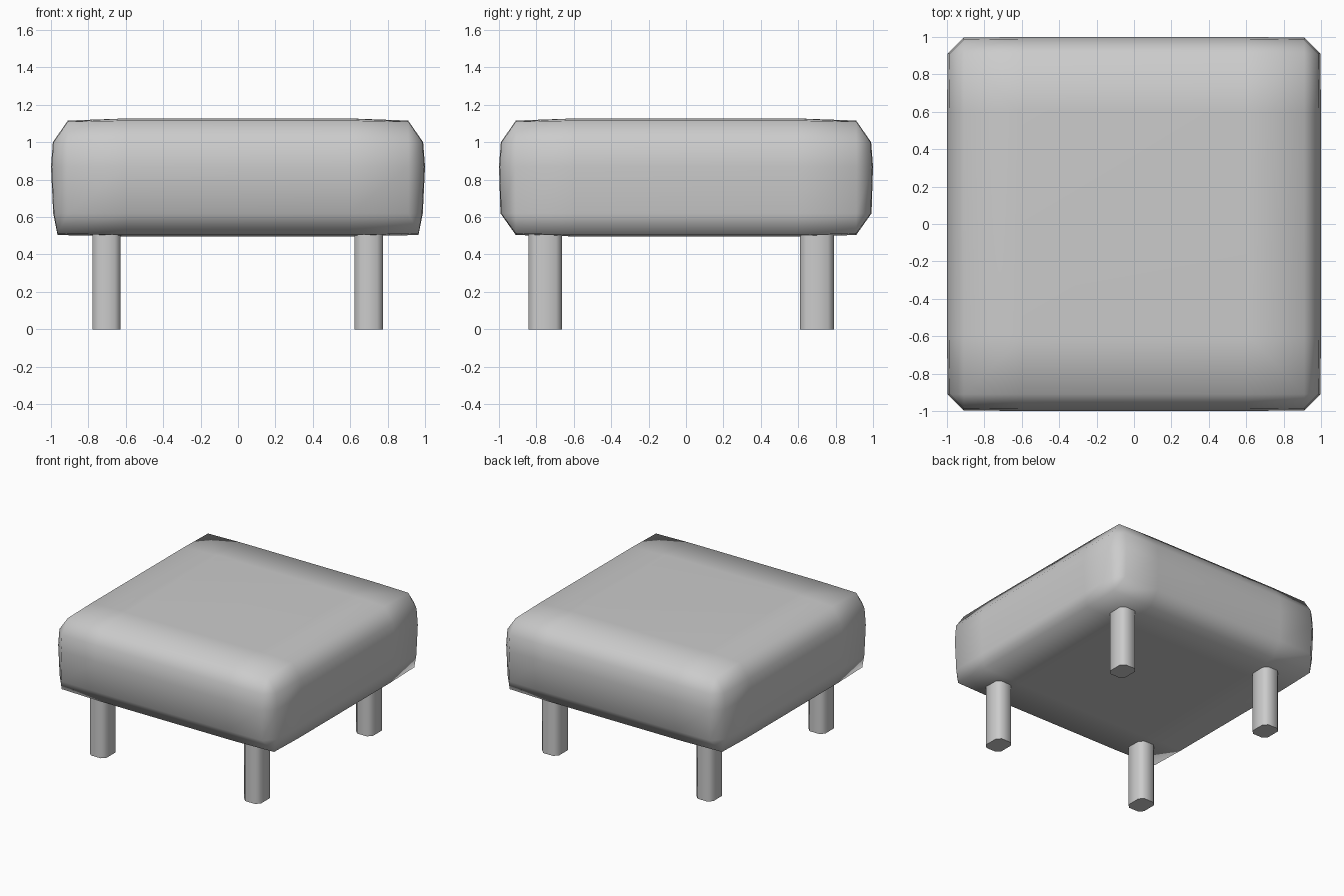
import bpy, bmesh, math

if "Cube" in bpy.data.objects:
    bpy.data.objects.remove(bpy.data.objects["Cube"])


def finish(name, bm, angle):
    bmesh.ops.remove_doubles(bm, verts=bm.verts, dist=0.002)
    bmesh.ops.recalc_face_normals(bm, faces=bm.faces)
    mesh = bpy.data.meshes.new(name)
    bm.to_mesh(mesh)
    bm.free()
    ob = bpy.data.objects.new(name, mesh)
    bpy.context.collection.objects.link(ob)
    bpy.ops.object.select_all(action='DESELECT')
    ob.select_set(True)
    bpy.context.view_layer.objects.active = ob
    bpy.ops.object.shade_smooth_by_angle(angle=math.radians(angle))
    return ob


def loft(rings):
    bm = bmesh.new()
    loops = [[bm.verts.new(p) for p in r] for r in rings]
    n = len(loops[0])
    for a, b in zip(loops, loops[1:]):
        for i in range(n):
            j = (i + 1) % n
            bm.faces.new((a[i], a[j], b[j], b[i]))
    bm.faces.new(loops[0][::-1])
    bm.faces.new(loops[-1])
    return bm


def cushion_ring(z, hx, hy, cx, cy, mid, bulge=0.0, lift=0.0):
    """Square ring with cut corners; side middles pushed out and lifted."""
    x1, y1 = hx - bulge, hy - bulge
    quarter = [(cx, -y1, 0), (x1, -cy, 0), (hx, -mid, 1), (hx, mid, 1),
               (x1, cy, 0), (cx, y1, 0), (mid, hy, 1), (-mid, hy, 1)]
    other = [(-cx, y1, 0), (-x1, cy, 0), (-hx, mid, 1), (-hx, -mid, 1),
             (-x1, -cy, 0), (-cx, -y1, 0), (-mid, -hy, 1), (mid, -hy, 1)]
    return [(x, y, z + lift * m) for x, y, m in quarter + other]


# Puffy seat cushion
seat = loft([
    cushion_ring(0.497, 0.61, 0.61, 0.61, 0.61, 0.6),
    cushion_ring(0.512, 0.965, 0.91, 0.965, 0.91, 0.6, lift=-0.008),
    cushion_ring(0.62, 0.988, 0.992, 0.91, 0.91, 0.6, bulge=0.004),
    cushion_ring(0.87, 1.0, 1.0, 0.912, 0.912, 0.6, bulge=0.004),
    cushion_ring(1.00, 0.99, 0.99, 0.91, 0.91, 0.6, bulge=0.004),
    cushion_ring(1.11, 0.91, 0.91, 0.91, 0.91, 0.6, lift=0.006),
    cushion_ring(1.127, 0.61, 0.61, 0.61, 0.61, 0.6),
])
finish("seat_cushion", seat, 80)


# Four legs with cut corners
def leg_ring(x, y, z, a=0.076, b=0.09, c=0.032):
    pts = [(a - c, -b), (a, c - b), (a, b - c), (a - c, b),
           (c - a, b), (-a, b - c), (-a, c - b), (c - a, -b)]
    return [(x + u, y + v, z) for u, v in pts]


for row, y in (("front", -0.753), ("back", 0.70)):
    for side, x in (("left", -0.703), ("right", 0.70)):
        finish(f"{row}_{side}_leg",
               loft([leg_ring(x, y, 0), leg_ring(x, y, 0.53)]), 60)
